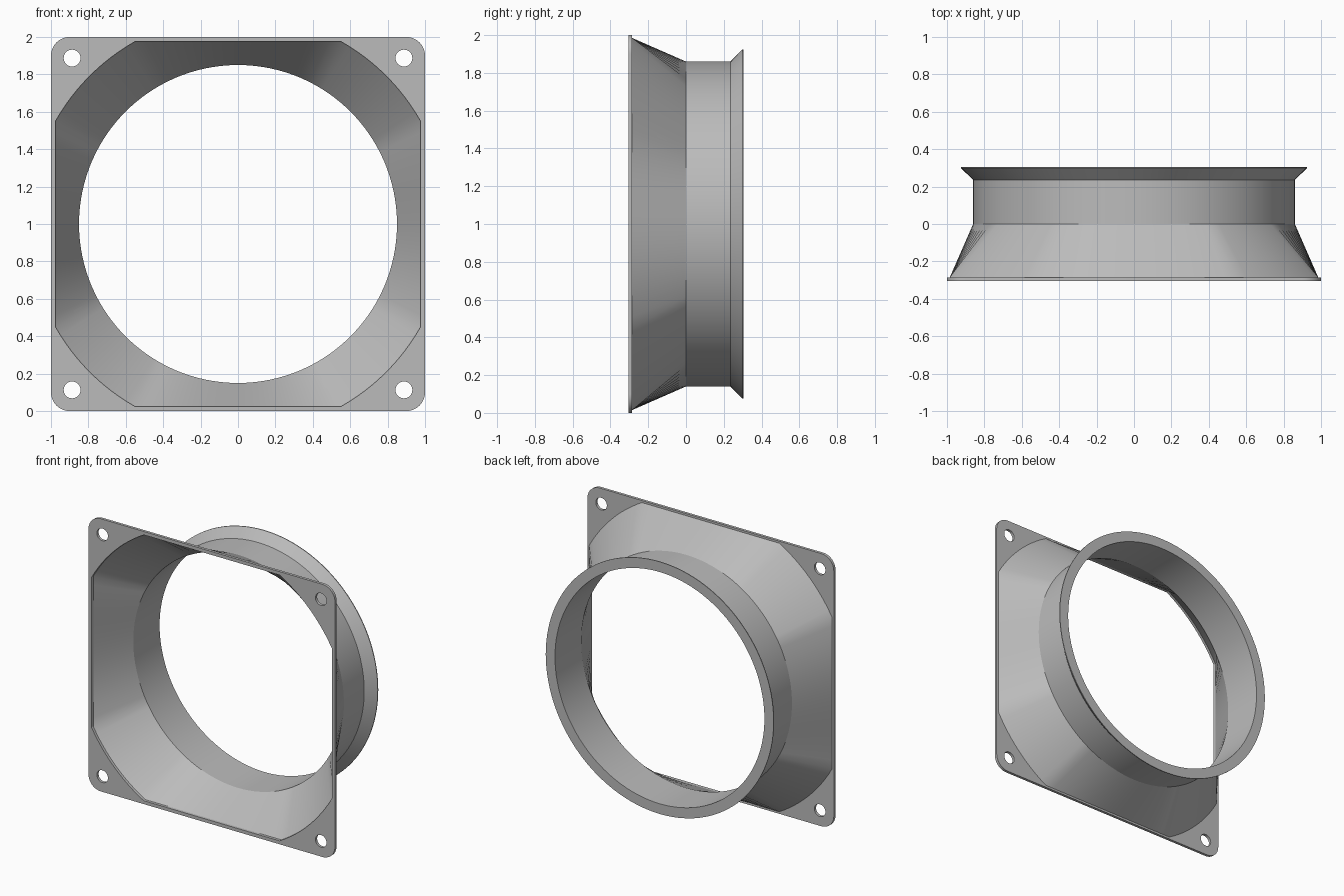
import bpy, bmesh, math
from math import pi, sin, cos

cube = bpy.data.objects.get("Cube")
if cube:
    bpy.data.objects.remove(cube)

# Single grey material
grey = bpy.data.materials.new("plain grey")
grey.use_nodes = True
colour = (0.5, 0.5, 0.5, 1)
grey.diffuse_color = colour
grey.node_tree.nodes["Principled BSDF"].inputs["Base Color"].default_value = colour

INNER, OUTER = (0.975, 1.12), (0.985, 1.132)   # half width, corner arc radius
Y_FRONT, Y_BACK = -0.305, 0.305
THICK = 0.02


def sample_angles():
    """Angles round the duct, with exact samples where flats meet arcs."""
    half = math.acos(INNER[0] / INNER[1])
    out = []
    for q in range(4):
        mid = q * pi / 2
        out += [mid - half + 2 * half * i / 20 for i in range(20)]
        out += [mid + half + (pi / 2 - 2 * half) * i / 12 for i in range(12)]
    return out


def clipped_circle(shape):
    flat, radius = shape
    pts = []
    for a in ANGLES:
        r = min(radius, flat / max(abs(cos(a)), abs(sin(a))))
        pts.append((r * cos(a), r * sin(a)))
    return pts


def circle(r, cx=0, cy=0, n=32):
    return [(cx + r * cos(2 * pi * i / n), cy + r * sin(2 * pi * i / n)) for i in range(n)]


def rounded_square(half, r, steps=10):
    pts = []
    for q in range(4):
        mid = pi / 4 + q * pi / 2
        cx = math.copysign(half - r, cos(mid))
        cy = math.copysign(half - r, sin(mid))
        for i in range(steps + 1):
            a = q * pi / 2 + pi / 2 * i / steps
            pts.append((cx + r * cos(a), cy + r * sin(a)))
    return pts


def finish(obj):
    obj.data.materials.clear()
    obj.data.materials.append(grey)
    bpy.ops.object.select_all(action="DESELECT")
    obj.select_set(True)
    bpy.context.view_layer.objects.active = obj
    bpy.ops.object.shade_smooth_by_angle(angle=math.radians(20))


ANGLES = sample_angles()

# Mounting plate: rounded square with the opening and four screw holes
curve = bpy.data.curves.new("mounting_plate", "CURVE")
curve.dimensions = "2D"
curve.fill_mode = "BOTH"
curve.extrude = THICK / 2
outlines = [rounded_square(1, 0.1), clipped_circle(INNER)]
outlines += [circle(0.045, sx * 0.887, sy * 0.887) for sx in (-1, 1) for sy in (-1, 1)]
for pts in outlines:
    spline = curve.splines.new("POLY")
    spline.points.add(len(pts) - 1)
    for p, (x, y) in zip(spline.points, pts):
        p.co = (x, y, 0, 1)
    spline.use_cyclic_u = True
plate = bpy.data.objects.new("mounting_plate", curve)
bpy.context.collection.objects.link(plate)
plate.rotation_euler.x = pi / 2
plate.location = (0, Y_FRONT + THICK / 2, 1)
bpy.ops.object.select_all(action="DESELECT")
plate.select_set(True)
bpy.context.view_layer.objects.active = plate
bpy.ops.object.convert(target="MESH")
plate = bpy.context.object
bm = bmesh.new()
bm.from_mesh(plate.data)
bmesh.ops.remove_doubles(bm, verts=bm.verts, dist=0.0001)
bmesh.ops.recalc_face_normals(bm, faces=bm.faces)
bm.to_mesh(plate.data)
bm.free()
finish(plate)

# Duct: transition, round collar and flared rim, outside then back through the bore
y_join = Y_FRONT + THICK
sections = [
    (y_join, OUTER), (0, (0.86, 0.86)), (0.235, (0.86, 0.86)),
    (0.299, (0.925, 0.925)), (Y_BACK, (0.925, 0.925)),
    (Y_BACK, (0.85, 0.85)), (0, (0.85, 0.85)), (y_join, INNER),
]
bm = bmesh.new()
rings = []
for y, (flat, radius) in sections:
    if flat == radius:
        pts = [(radius * cos(a), radius * sin(a)) for a in ANGLES]
    else:
        pts = clipped_circle((flat, radius))
    rings.append([bm.verts.new((x, y, z + 1)) for x, z in pts])
n = len(ANGLES)
for a, b in zip(rings, rings[1:] + rings[:1]):
    for i in range(n):
        j = (i + 1) % n
        bm.faces.new((a[i], a[j], b[j], b[i]))
bmesh.ops.recalc_face_normals(bm, faces=bm.faces)
mesh = bpy.data.meshes.new("duct")
bm.to_mesh(mesh)
bm.free()
duct = bpy.data.objects.new("duct", mesh)
bpy.context.collection.objects.link(duct)
finish(duct)
